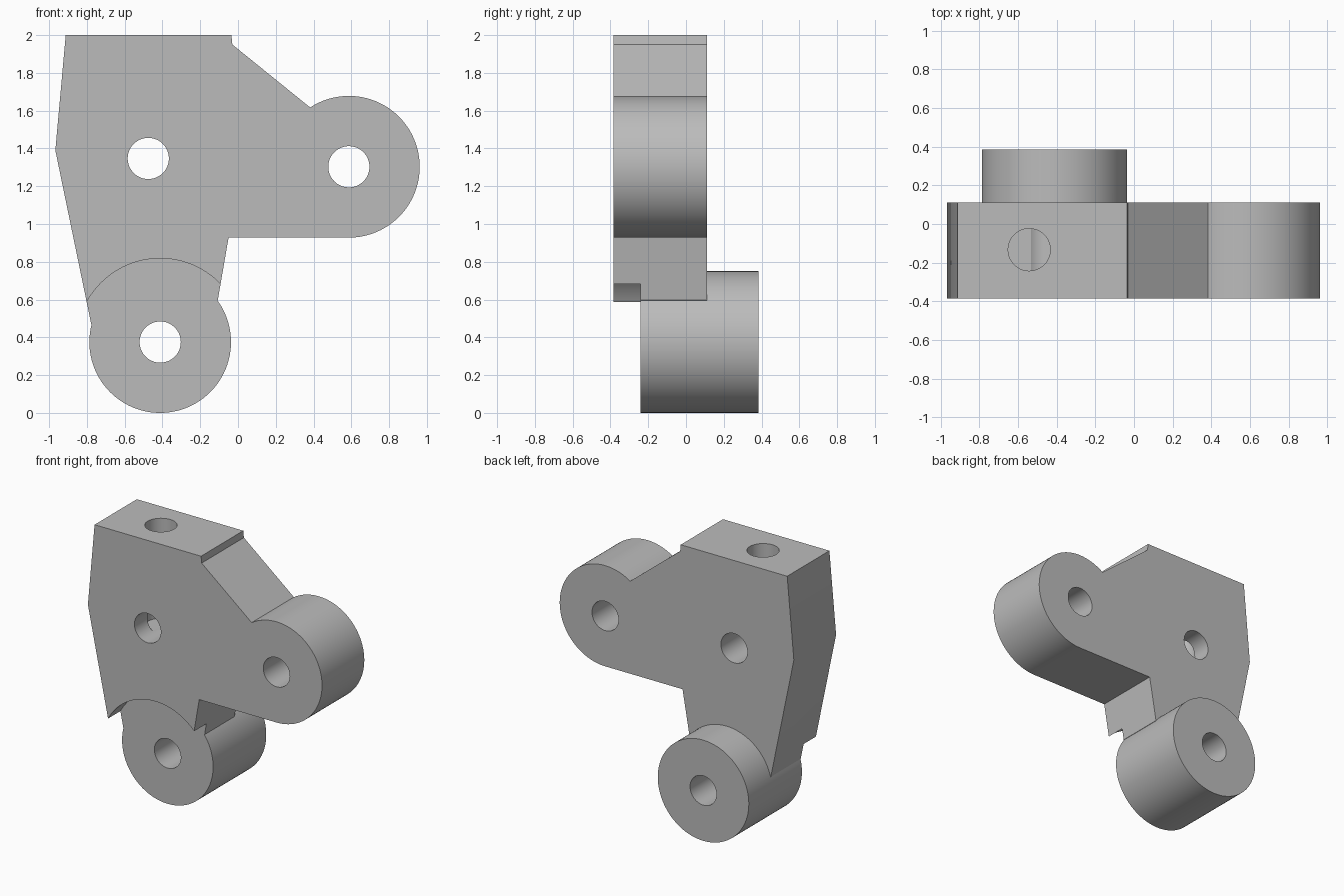
import bpy
import bmesh
from math import cos, sin, pi, atan2, radians

cube = bpy.data.objects.get("Cube")
if cube:
    bpy.data.objects.remove(cube, do_unlink=True)

grey = bpy.data.materials.new("plain_grey")
grey.use_nodes = True
colour = (0.5, 0.5, 0.5, 1)
grey.diffuse_color = colour
grey.node_tree.nodes["Principled BSDF"].inputs["Base Color"].default_value = colour

FRONT, BACK = -0.385, 0.112       # plate thickness
LUG_FRONT, LUG_BACK = -0.24, 0.385
SIDE = (0.587, 1.303)             # side eye centre
LOWER = (-0.412, 0.375)           # lower lug centre
MIDDLE = (-0.475, 1.347)          # middle bore centre
EYE, BORE = 0.375, 0.109


def arc(centre, radius, start, end, steps):
    return [(centre[0] + radius * cos(start + (end - start) * i / steps),
             centre[1] + radius * sin(start + (end - start) * i / steps))
            for i in range(steps + 1)]


def circle(centre, radius):
    return arc(centre, radius, 0, 2 * pi, 96)[:-1]


def extrude(name, outline, low, high, upright=False):
    """Extrude an outline along y, or along z when upright."""
    bm = bmesh.new()
    verts = [bm.verts.new((a, b, low) if upright else (a, low, b)) for a, b in outline]
    face = bm.faces.new(verts)
    grown = bmesh.ops.extrude_face_region(bm, geom=[face])["geom"]
    shift = (0, 0, high - low) if upright else (0, high - low, 0)
    bmesh.ops.translate(bm, vec=shift, verts=[v for v in grown if isinstance(v, bmesh.types.BMVert)])
    bmesh.ops.recalc_face_normals(bm, faces=bm.faces)
    mesh = bpy.data.meshes.new(name)
    bm.to_mesh(mesh)
    bm.free()
    mesh.materials.append(grey)
    obj = bpy.data.objects.new(name, mesh)
    bpy.context.collection.objects.link(obj)
    return obj


def combine(target, tool, operation):
    tool.hide_render = True
    mod = target.modifiers.new("combine", "BOOLEAN")
    mod.operation, mod.solver, mod.object = operation, "EXACT", tool
    bpy.ops.object.select_all(action="DESELECT")
    bpy.context.view_layer.objects.active = target
    target.select_set(True)
    bpy.ops.object.modifier_apply(modifier=mod.name)
    bpy.data.objects.remove(tool, do_unlink=True)


# Plate with the rounded side eye
eye_start = atan2(1.617 - SIDE[1], 0.382 - SIDE[0])
outline = [(-0.912, 2), (-0.035, 2), (-0.03, 1.95)]
outline += arc(SIDE, EYE, eye_start, -pi / 2, 72)
outline += [(-0.05, 0.928), (-0.107, 0.597), (-0.41, 0.4), (-0.74, 0.44),
            (-0.777, 0.47), (-0.967, 1.39)]
bracket = extrude("bracket", outline, FRONT, BACK)

# Curved relief in front of the lower lug, then the lug itself
combine(bracket, extrude("relief_cutter", circle(LOWER, 0.443), FRONT - 0.1, LUG_FRONT), "DIFFERENCE")
combine(bracket, extrude("lower_lug", circle(LOWER, EYE), LUG_FRONT, LUG_BACK), "UNION")

# Through bores and the blind hole from the top
for centre in (SIDE, LOWER, MIDDLE):
    combine(bracket, extrude("bore_cutter", circle(centre, BORE), -1, 1), "DIFFERENCE")
combine(bracket, extrude("top_hole_cutter", circle((-0.542, -0.133), BORE), 1.254, 2.2, True), "DIFFERENCE")

bracket.select_set(True)
bpy.context.view_layer.objects.active = bracket
bpy.ops.object.shade_smooth_by_angle(angle=radians(20))
